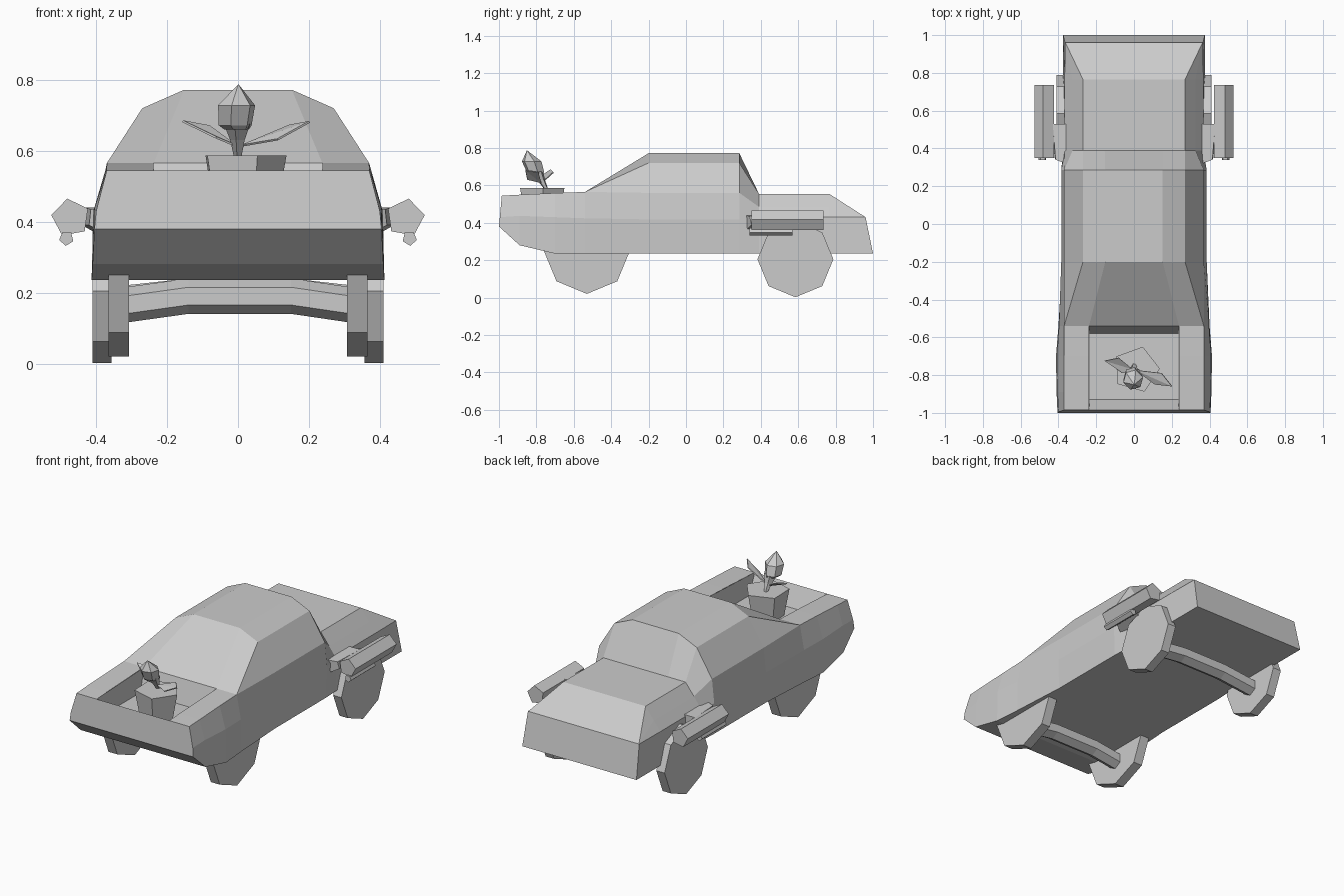
import bpy, bmesh
from math import cos, sin, pi, radians
from mathutils import Vector

if "Cube" in bpy.data.objects:
    bpy.data.objects.remove(bpy.data.objects["Cube"])


def make(name, verts, faces, mirror=False, recalc=True):
    bm = bmesh.new()
    vs = [bm.verts.new(v) for v in verts]
    for f in faces:
        bm.faces.new([vs[i] for i in f])
    bmesh.ops.remove_doubles(bm, verts=bm.verts, dist=0.0005)
    if recalc:
        bmesh.ops.recalc_face_normals(bm, faces=bm.faces)
    me = bpy.data.meshes.new(name)
    bm.to_mesh(me)
    bm.free()
    ob = bpy.data.objects.new(name, me)
    bpy.context.collection.objects.link(ob)
    if mirror:
        ob.modifiers.new("mirror", 'MIRROR').use_mirror_merge = False
    return ob


def loft(name, rings, mirror=False, skip=lambda i, j: False):
    n = len(rings[0])
    verts = [p for r in rings for p in r]
    faces = [(i * n + j, i * n + (j + 1) % n, (i + 1) * n + (j + 1) % n, (i + 1) * n + j)
             for i in range(len(rings) - 1) for j in range(n) if not skip(i, j)]
    faces += [tuple(range(n)), tuple(range(len(verts) - n, len(verts)))]
    return make(name, verts, faces, mirror)


def ring(c, r, n, phase, axis):
    """Regular polygon around c, lying across the given axis."""
    pts = []
    for k in range(n):
        a = radians(phase) + 2 * pi * k / n
        u, v = r * cos(a), r * sin(a)
        off = {'x': (0, u, v), 'y': (u, 0, v), 'z': (u, v, 0)}[axis]
        pts.append(Vector(c) + Vector(off))
    return pts


# Hull: y at the bottom, y at the top, then half section (x, z) from sill to roof
roof = [(.38, .235), (.385, .418), (.37, .56), (.27, .72), (.152, .772)]
deck = [(.375, .235), (.367, .43), (.325, .485), (.27, .555), (.155, .555)]
stations = [
    (-1.0, -.985, [(.405, .38), (.40, .43), (.37, .545), (.37, .545), (.238, .545)]),
    (-.89, -.89, [(.41, .28), (.405, .437), (.371, .55), (.371, .55), (.238, .55)]),
    (-.70, -.70, [(.413, .235), (.408, .43), (.37, .559), (.37, .559), (.238, .559)]),
    (-.54, -.54, [(.40, .235), (.397, .424), (.37, .565), (.37, .565), (.238, .565)]),
    (-.20, -.20, roof),
    (.285, .285, roof),
    (.39, .39, deck),
    (.765, .765, deck),
    (1.0, .96, [(.375, .235), (.365, .43), (.364, .43), (.363, .43), (.155, .43)]),
]
rings = []
for y0, y1, sec in stations:
    right = []
    for x, z in sec:
        t = (z - sec[0][1]) / (sec[-1][1] - sec[0][1])
        right.append((x, y0 + (y1 - y0) * t, z))
    rings.append(right + [(-x, y, z) for x, y, z in reversed(right)])
loft("hull", rings, skip=lambda i, j: i < 3 and j == 4)

# Open bay sunk into the nose
top = [(-.238, -.985, .545), (.238, -.985, .545), (.238, -.54, .565), (-.238, -.54, .565)]
low = [(-.235, -.93, .43), (.235, -.93, .43), (.235, -.58, .43), (-.235, -.58, .43)]
make("front_bay", top + low,
     [(4, 5, 6, 7)] + [(i, (i + 1) % 4, (i + 1) % 4 + 4, i + 4) for i in range(4)], recalc=False)

# Wheels and arched axle beams
for label, y, z, r, x0, x1 in (("front", -.53, .25, .23, .307, .365),
                               ("rear", .585, .205, .203, .357, .411)):
    loft(label + "_wheels", [ring((x, y, z), r, 8, 0, 'x') for x in (x0, x1)], mirror=True)
    loft(label + "_axle", [ring((x, y, .19 - drop), .05, 6, 30, 'x')
                           for x, drop in ((-x0 - .02, .026), (-.14, 0), (.15, 0), (x0 + .02, .026))])

# Side pods, thin lower barrels and their brackets
loft("side_pods", [ring((.472, y, .411), .055, 5, 80, 'y') for y in (.35, .735)], mirror=True)
loft("lower_barrels", [ring((.484, y, .353), .021, 5, 275, 'y') for y in (.34, .57)], mirror=True)
loft("pod_brackets", [[(.36, .32, .36), (.42, .35, .39), (.415, .34, .435), (.36, .32, .44)],
                      [(.35, .53, .34), (.44, .53, .39), (.43, .53, .44), (.35, .53, .44)]], mirror=True)

# Pedestal in the bay
loft("pedestal", [ring((.012, -.77, z), r, 5, 2, 'z') for z, r in ((.425, .095), (.587, .125))])

# Small figure: flared stem and pointed bud head leaning forward
loft("stem", [ring((0, y, z), r, 5, 40, 'z')
              for y, z, r in ((-.75, .585, .012), (-.775, .63, .022), (-.80, .675, .04))])
loft("bud_head", [ring((-.004 + dx, y, z), r, 6, 15, 'z')
                  for dx, y, z, r in ((0, -.80, .66, .036), (-.004, -.805, .672, .048),
                                      (0, -.825, .728, .054), (.005, -.85, .787, .001))])

# Two thin leaves
for name, pts in (
    ("left_leaf", [(-.005, -.77, .617), (-.06, -.79, .64), (-.155, -.725, .686), (-.08, -.71, .672)]),
    ("right_leaf", [(.01, -.775, .617), (.11, -.85, .634), (.2, -.86, .684), (.145, -.79, .674)]),
):
    leaf = make(name, pts, [(0, 1, 2), (0, 2, 3)])
    leaf.modifiers.new("thickness", 'SOLIDIFY').thickness = .006
